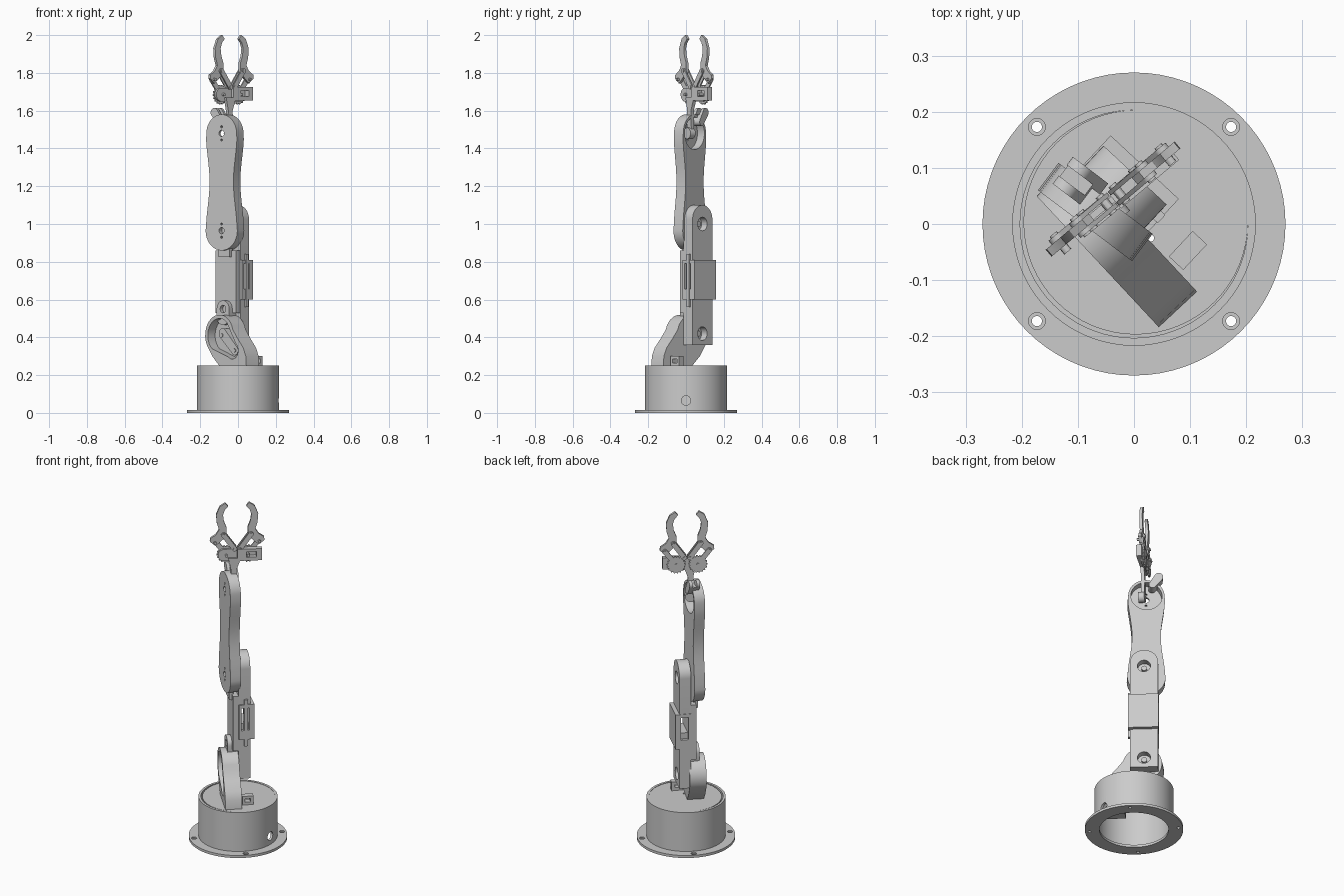
import bpy, bmesh
from math import sin, cos, pi, radians, atan2
from mathutils import Matrix, Vector

cube = bpy.data.objects.get("Cube")
if cube:
    bpy.data.objects.remove(cube)

grey = bpy.data.materials.new("plain grey")
grey.use_nodes = True
tone = (0.6, 0.6, 0.6, 1)
grey.diffuse_color = tone
grey.node_tree.nodes["Principled BSDF"].inputs["Base Color"].default_value = tone
parts = []


def finish(name, bm, yaw=0):
    bmesh.ops.recalc_face_normals(bm, faces=bm.faces)
    bm.transform(Matrix.Rotation(radians(yaw), 4, "Z"))
    mesh = bpy.data.meshes.new(name)
    bm.to_mesh(mesh)
    bm.free()
    mesh.materials.append(grey)
    obj = bpy.data.objects.new(name, mesh)
    bpy.context.collection.objects.link(obj)
    parts.append(obj)
    return obj


def prism(name, outline, axis, low, high, yaw=0):
    """Extrude a flat outline along a local axis."""
    place = {"x": lambda a, b, t: (t, a, b),
             "y": lambda a, b, t: (a, t, b),
             "z": lambda a, b, t: (a, b, t)}[axis]
    bm = bmesh.new()
    ends = [[bm.verts.new(place(a, b, t)) for a, b in outline] for t in (low, high)]
    for ring in ends:
        bm.faces.new(ring)
    for i in range(len(outline)):
        bm.faces.new((ends[0][i - 1], ends[0][i], ends[1][i], ends[1][i - 1]))
    return finish(name, bm, yaw)


def arc(center, radius, start, stop, steps=16):
    angles = [radians(start + (stop - start) * i / steps) for i in range(steps + 1)]
    return [(center[0] + radius * cos(a), center[1] + radius * sin(a)) for a in angles]


def circle(center, radius, steps=32):
    return arc(center, radius, 0, 360, steps)[:-1]


def rect(a, b, c, d):
    return [(a, c), (b, c), (b, d), (a, d)]


def capsule(p, r, q, s):
    a = atan2(q[1] - p[1], q[0] - p[0]) * 180 / pi
    return arc(p, r, a + 90, a + 270) + arc(q, s, a - 90, a + 90)


def gear(center, radius, teeth):
    return [(center[0] + (radius - 0.006 * (i // 2 % 2)) * cos(pi * i / teeth / 2),
             center[1] + (radius - 0.006 * (i // 2 % 2)) * sin(pi * i / teeth / 2))
            for i in range(teeth * 4)]


def cut(obj, *shape):
    """Subtract a prism from a part."""
    tool = prism("cutter", *shape)
    tool.hide_render = True
    mod = obj.modifiers.new("cut", "BOOLEAN")
    mod.operation, mod.solver, mod.object = "DIFFERENCE", "EXACT", tool
    bpy.context.view_layer.objects.active = obj
    bpy.ops.object.modifier_apply(modifier=mod.name)
    parts.remove(tool)
    bpy.data.objects.remove(tool)


# Hollow round base with a bolted flange
section = [(0.19, 0), (0.27, 0), (0.27, 0.015), (0.217, 0.015), (0.217, 0.25),
           (0.203, 0.25), (0.203, 0.015), (0.19, 0.015)]
bm = bmesh.new()
rings = [[bm.verts.new((r * cos(a), r * sin(a), z)) for r, z in section]
         for a in (2 * pi * i / 72 for i in range(72))]
for i in range(72):
    for j in range(len(section)):
        bm.faces.new((rings[i - 1][j - 1], rings[i - 1][j], rings[i][j], rings[i][j - 1]))
base = finish("base_housing", bm)
for x in (-0.173, 0.173):
    for y in (-0.173, 0.173):
        cut(base, circle((x, y), 0.009), "z", -0.01, 0.03)
        cut(base, circle((x, y), 0.015), "z", 0.008, 0.03)
cut(base, circle((0, 0.065), 0.025), "x", 0.15, 0.3)

# Turntable with its cable block, and servos under it
table = prism("turntable", circle((0.003, 0.003), 0.2, 64), "z", 0.235, 0.248)
cut(table, circle((0.03, -0.025), 0.006), "z", 0.2, 0.3)
block = prism("cable_block", rect(0, 0.062, 0.24, 0.3), "y", -0.12, -0.085, 47)
cut(block, rect(0.015, 0.045, 0.265, 0.285), "y", -0.2, 0, 47)
prism("base_servo", rect(-0.06, 0.06, -0.15, -0.05), "z", 0.11, 0.236, 45)
prism("base_servo_tab", rect(-0.04, 0.04, 0.09, 0.15), "z", 0.13, 0.236, 45)

# Shoulder bracket: leaning plate with a recessed face
yaw = 43
hinge = (0.045, 0.41)
foot = [(-0.165, 0.24), (0.035, 0.24), (0.1, 0.3)]
flare = [(-0.06, 0.44), (-0.1, 0.39), (-0.14, 0.345), (-0.16, 0.3)]
shoulder = prism("shoulder_bracket", foot + arc(hinge, 0.11, -25, 150) + flare,
                 "x", -0.093, 0, yaw)
low = (-0.055, 0.33)
cut(shoulder, capsule(hinge, 0.09, low, 0.045), "x", -0.2, -0.04, yaw)
prism("shoulder_lever", capsule((0.04, 0.42), 0.028, low, 0.025), "x", -0.075, -0.03, yaw)
for p in (hinge, low):
    prism("lever_screw", circle(p, 0.01, 12), "x", -0.08, -0.07, yaw)

# Lower arm: straight link with round head, thicker middle and servo frame
yaw = 47
mid = 0.058
head = (mid, 1.023)
lower = prism("lower_arm", [(mid - 0.077, 0.36), (mid + 0.077, 0.36)]
              + arc(head, 0.077, 0, 180, 24), "x", 0, 0.065, yaw)
for z in (0.42, 1):
    cut(lower, circle((mid, z), 0.036), "x", 0.025, 0.1, yaw)
    prism("lower_arm_hub", circle((mid, z), 0.015), "x", 0.02, 0.04, yaw)
spine = prism("lower_arm_spine", rect(-0.015, 0.135, 0.53, 0.86), "x", -0.03, 0.01, yaw)
frame = prism("servo_frame", rect(-0.028, 0.138, 0.6, 0.81), "x", 0, 0.087, yaw)
for part in (lower, frame, spine):
    cut(part, rect(0.015, 0.058, 0.655, 0.79), "y", -0.2, 0.3, yaw)
prism("frame_servo", rect(0.015, 0.058, 0.655, 0.69), "y", -0.01, 0.12, yaw)
prism("frame_tab", rect(0.03, 0.05, 0.56, 0.84), "y", -0.03, -0.01, yaw)
horn = prism("spine_horn", capsule((mid, 0.51), 0.045, (mid, 0.55), 0.045),
             "x", -0.055, 0, yaw)
cut(horn, circle((mid, 0.55), 0.02), "x", -0.1, -0.035, yaw)
prism("spine_pad", rect(0.02, 0.1, 0.825, 0.875), "x", -0.045, -0.02, yaw)

# Upper arm: waisted link with a round pocket at the wrist
yaw = 53
mid = 0.068
top, bottom = (mid, 1.48), (mid, 0.965)
span = top[1] - bottom[1]
steps = [i / 16 for i in range(1, 16)]
side = [(0.103 - 0.024 * sin(pi * t) ** 2, bottom[1] + span * t) for t in steps]
outline = (arc(top, 0.1, 0, 180, 24) + [(mid - w, z) for w, z in reversed(side)]
           + arc(bottom, 0.105, 180, 360, 24) + [(mid + w, z) for w, z in side])
upper = prism("upper_arm", outline, "x", -0.055, 0.006, yaw)
cut(upper, circle(top, 0.086), "x", -0.04, 0.1, yaw)
for p in (top, bottom):
    cut(upper, circle(p, 0.017, 20), "x", -0.1, -0.03, yaw)
    for dz in (-0.035, 0.035):
        cut(upper, circle((mid, p[1] + dz), 0.006, 10), "x", -0.1, -0.03, yaw)
tab = prism("wrist_tab", capsule((0.1, 1.54), 0.02, (0.135, 1.59), 0.024),
            "x", -0.03, 0.03, yaw)
cut(tab, rect(-0.012, 0.012, 1.58, 1.7), "y", 0, 0.3, yaw)

# Wrist stalk and palm
yaw = 40
mid = 0.058
prism("wrist_horn", circle((-0.02, 1.48), 0.03), "y", mid - 0.035, mid, yaw)
prism("wrist_stalk", [(-0.04, 1.46), (0, 1.46), (-0.005, 1.6), (0.02, 1.67),
                      (-0.05, 1.67), (-0.035, 1.6)], "y", mid - 0.02, mid, yaw)
palm = prism("palm_plate", capsule((-0.07, 1.685), 0.036, (0.07, 1.685), 0.036),
             "y", mid - 0.006, mid + 0.006, yaw)
servo = prism("gripper_servo", rect(0, 0.135, 1.655, 1.725), "y", mid - 0.022, mid + 0.008, yaw)
for part in (palm, servo):
    cut(part, rect(0.05, 0.105, 1.675, 1.708), "y", -0.2, 0.3, yaw)

# Mirrored gripper claws with gears and link bars
claw = [(0.066, 2), (0.096, 1.98), (0.116, 1.93), (0.112, 1.88), (0.1, 1.84),
        (0.118, 1.81), (0.148, 1.79), (0.15, 1.77), (0.12, 1.745), (0.1, 1.76),
        (0.06, 1.8), (0.058, 1.85), (0.073, 1.89), (0.078, 1.93), (0.068, 1.96),
        (0.05, 1.98)]
for label, m in (("left", 1), ("right", -1)):
    drive, idle = (m * 0.06, 1.685), (m * 0.015, 1.725)
    outer, inner = (m * 0.122, 1.765), (m * 0.075, 1.81)
    prism(label + "_claw", [(m * s, z) for s, z in claw], "y", mid - 0.008, mid + 0.008, yaw)
    prism(label + "_gear", gear(drive, 0.052, 18), "y", mid + 0.008, mid + 0.017, yaw)
    prism(label + "_drive_bar", capsule(drive, 0.014, outer, 0.014),
          "y", mid + 0.008, mid + 0.017, yaw)
    for d in (-0.016, 0.008):
        prism(label + "_idle_bar", capsule(idle, 0.014, inner, 0.014),
              "y", mid + d, mid + d + 0.008, yaw)
    for p in (drive, idle, outer, inner):
        prism(label + "_pin", circle(p, 0.008, 12), "y", mid - 0.02, mid + 0.021, yaw)

# Smooth round walls, keep edges crisp
bpy.ops.object.select_all(action="DESELECT")
for obj in parts:
    obj.select_set(True)
bpy.context.view_layer.objects.active = parts[0]
bpy.ops.object.shade_smooth_by_angle(angle=radians(30))
